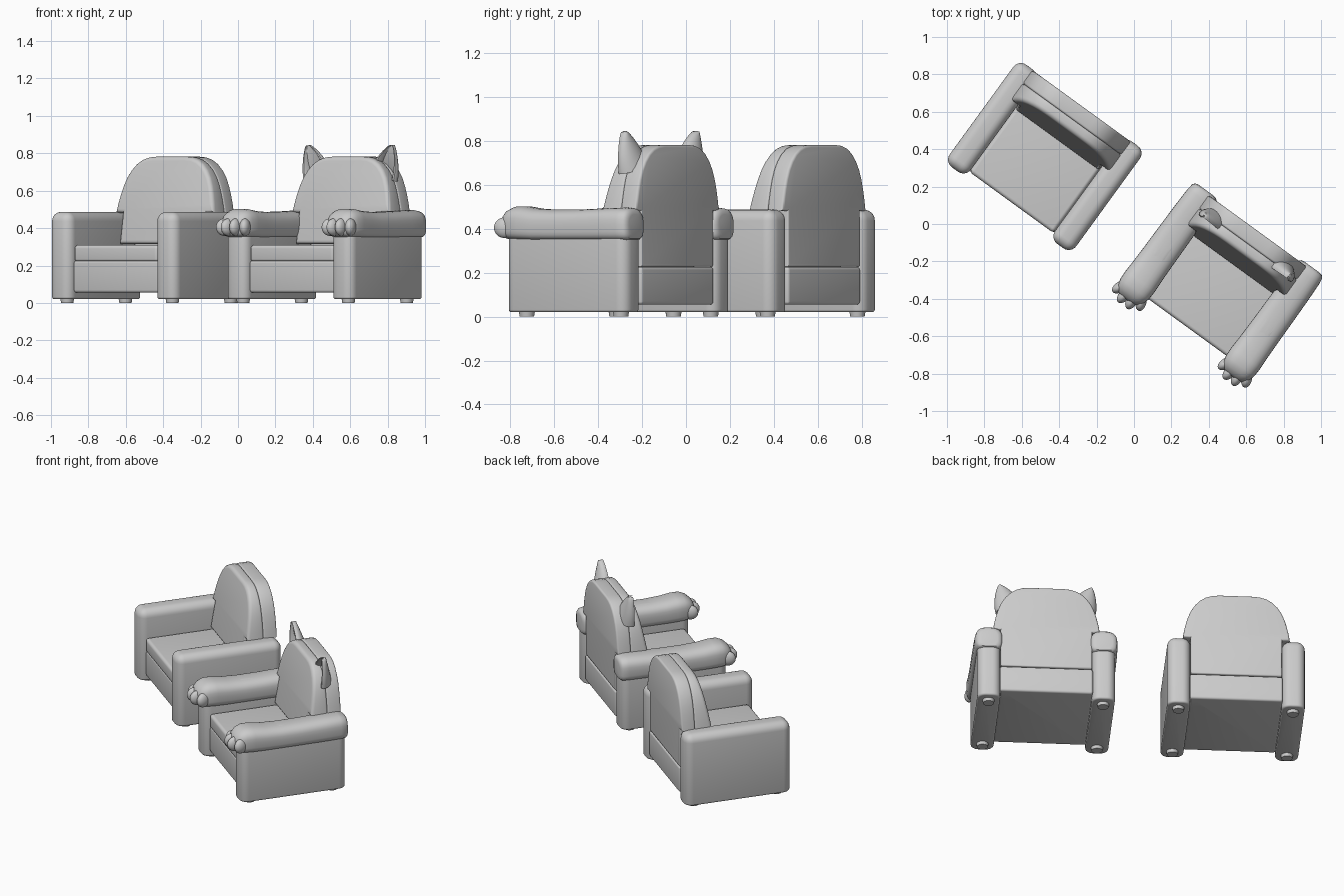
import bpy, bmesh, math
from mathutils import Matrix

if "Cube" in bpy.data.objects:
    bpy.data.objects.remove(bpy.data.objects["Cube"])

TURN = Matrix.Rotation(math.radians(-36), 4, 'Z')


def finish(bm, name, place):
    bmesh.ops.recalc_face_normals(bm, faces=bm.faces)
    me = bpy.data.meshes.new(name)
    bm.to_mesh(me)
    bm.free()
    for p in me.polygons:
        p.use_smooth = True
    me.set_sharp_from_angle(angle=math.radians(40))
    ob = bpy.data.objects.new(name, me)
    ob.matrix_world = place
    bpy.context.collection.objects.link(ob)
    return ob


def bevel(bm, edges, r, seg):
    bmesh.ops.bevel(bm, geom=edges, offset=r, segments=seg, profile=0.5,
                    affect='EDGES', clamp_overlap=True)


def rounded_box(name, place, lo, hi, r, r_bottom):
    bm = bmesh.new()
    bmesh.ops.create_cube(bm, size=1)
    for v in bm.verts:
        for i in range(3):
            v.co[i] = lo[i] if v.co[i] < 0 else hi[i]
    low = lambda e: all(v.co.z < lo[2] + 1e-4 for v in e.verts)
    bevel(bm, [e for e in bm.edges if not low(e)], r, 6)
    bevel(bm, [e for e in bm.edges if low(e) and len(e.link_faces) == 2
               and any(f.normal.z > -0.5 for f in e.link_faces)], r_bottom, 3)
    return finish(bm, name, place)


def arch_outline(z0):
    # half outline: narrow between the arms, wide above them, arched top
    half = [(.278, z0), (.278, .482), (.325, .482), (.317, .53), (.306, .58), (.293, .625),
            (.275, .67), (.25, .71), (.22, .742), (.185, .765), (.145, .778), (.10, .782)]
    return half + [(-x, z) for x, z in reversed(half)]


def arch_slab(name, place, z0, front, back, r_front, r_back):
    bm = bmesh.new()
    pts = arch_outline(z0)
    a = [bm.verts.new((x, front(z), z)) for x, z in pts]
    b = [bm.verts.new((x, back, z)) for x, z in pts]
    fa, fb = bm.faces.new(a), bm.faces.new(b[::-1])
    n = len(pts)
    for i in range(n):
        bm.faces.new((a[i], b[i], b[(i + 1) % n], a[(i + 1) % n]))
    bmesh.ops.recalc_face_normals(bm, faces=bm.faces)
    back_edges = list(fb.edges)
    bevel(bm, list(fa.edges), r_front, 4)
    bevel(bm, [e for e in back_edges if e.is_valid], r_back, 3)
    return finish(bm, name, place)


def loft(bm, rings):
    rows = [[bm.verts.new(p) for p in ring] for ring in rings]
    n = len(rows[0])
    for r, s in zip(rows, rows[1:]):
        for i in range(n):
            bm.faces.new((r[i], r[(i + 1) % n], s[(i + 1) % n], s[i]))
    bm.faces.new(rows[0])
    bm.faces.new(rows[-1][::-1])


def armchair(place):
    # arms and feet
    for s, side in ((-1, "left"), (1, "right")):
        x0, x1 = sorted((s * .278, s * .418))
        rounded_box(side + "_arm", place, (x0, -.335, .02), (x1, .342, .487), .05, .012)
        for y in (-.26, .27):
            bm = bmesh.new()
            bmesh.ops.create_cone(bm, cap_ends=True, segments=24, radius1=.033, radius2=.038,
                                  depth=.03, matrix=Matrix.Translation((s * .348, y, .015)))
            finish(bm, side + "_foot", place)
    # seat base, seat cushion, back panel, back cushion
    rounded_box("seat_base", place, (-.282, -.297, .055), (.282, .338, .226), .014, .014)
    rounded_box("seat_cushion", place, (-.278, -.3, .224), (.278, .24, .31), .02, .01)
    arch_slab("back_panel", place, .228, lambda z: .25, .338, .012, .012)
    arch_slab("back_cushion", place, .315, lambda z: .112 + (z - .315) * .17, .252, .026, .012)


def paw_arm(place, s, side):
    # padded sleeve: y, half width, bottom, top
    sections = [(.352, .05, .37, .465), (.348, .068, .355, .482), (.335, .08, .348, .492),
                (.30, .085, .346, .497), (.2, .088, .346, .494), (.05, .090, .346, .488),
                (-.08, .091, .346, .487), (-.18, .093, .346, .492), (-.25, .096, .348, .502),
                (-.30, .094, .35, .502), (-.335, .084, .353, .488), (-.36, .066, .36, .465),
                (-.372, .04, .375, .44)]
    rings = []
    for y, w, z0, z1 in sections:
        ring = []
        for k in range(32):
            c, d = math.cos(k * math.tau / 32), math.sin(k * math.tau / 32)
            p = .75 if d > 0 else .5
            ring.append((s * .349 + w * math.copysign(abs(c) ** p, c), y,
                         (z0 + z1) / 2 + (z1 - z0) / 2 * math.copysign(abs(d) ** p, d)))
        rings.append(ring)
    bm = bmesh.new()
    loft(bm, rings)
    finish(bm, side + "_paw_sleeve", place)
    # toes fanned around the front
    for dx, y in ((-.068, -.335), (-.024, -.36), (.024, -.36), (.068, -.335)):
        bm = bmesh.new()
        m = (Matrix.Translation((s * .349 + dx, y, .405))
             @ Matrix.Rotation(dx * 6, 4, 'Z') @ Matrix.Diagonal((.029, .05, .047, 1)))
        bmesh.ops.create_uvsphere(bm, u_segments=20, v_segments=12, radius=1, matrix=m)
        finish(bm, side + "_toe", place)


def ear(place, s, side):
    # crescent cross-sections: hollow front with a raised rim, round back
    rings = []
    for t, w in ((0, .088), (.25, .08), (.5, .064), (.7, .047), (.85, .031), (.95, .018), (1, .006)):
        depth = .018 + .055 * (1 - t)
        sec = [(math.cos(a), depth * math.sin(a))
               for a in (math.pi * i / 16 for i in range(17))]
        dip = .6 * depth * (1 - t)
        sec += [(-.93, -.012), (-.8, -.012), (-.68, 0), (-.6, dip), (-.3, dip * 1.15), (0, dip * 1.2),
                (.3, dip * 1.15), (.6, dip), (.68, 0), (.8, -.012), (.93, -.012)]
        tilt = .42
        cx, cz = .222 + .058 * t, .685 + .158 * t
        rings.append([(s * (cx + x * w * math.cos(tilt)), .232 + y + .005 * t,
                       cz - x * w * math.sin(tilt)) for x, y in sec])
    bm = bmesh.new()
    loft(bm, rings)
    finish(bm, side + "_ear", place)


# plain chair and the chair with paws and ears
plain = Matrix.Translation((-.479, .358, 0)) @ TURN
animal = Matrix.Translation((.462, -.31, 0)) @ TURN
armchair(plain)
armchair(animal)
for s, side in ((-1, "left"), (1, "right")):
    paw_arm(animal, s, side)
    ear(animal, s, side)
